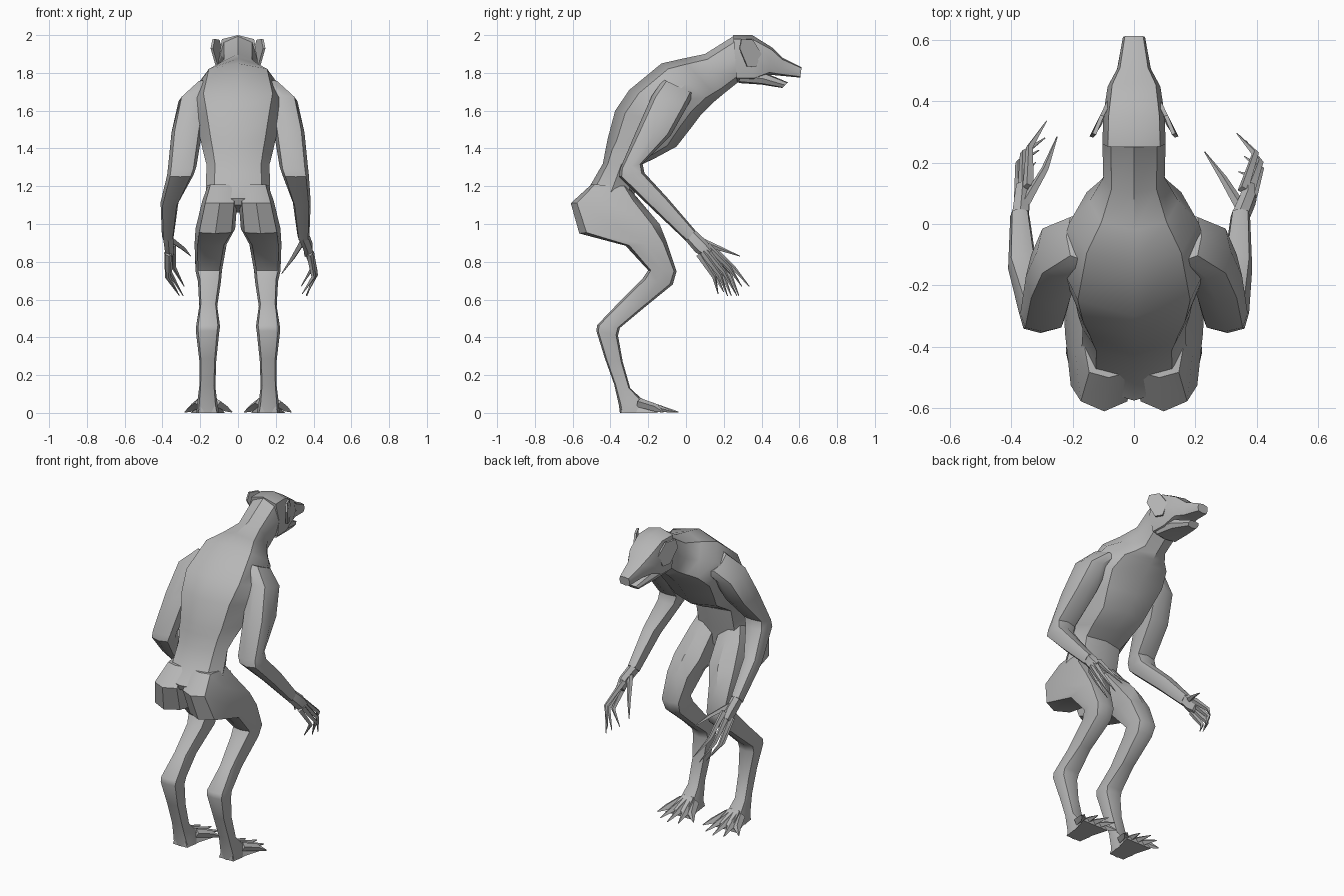
import bpy, bmesh, math
from mathutils import Vector

hide = bpy.data.materials.new("grey hide")
hide.diffuse_color = (0.47, 0.47, 0.47, 1)


def finish(name, bm, angle=38):
    bmesh.ops.recalc_face_normals(bm, faces=bm.faces)
    me = bpy.data.meshes.new(name)
    bm.to_mesh(me)
    bm.free()
    me.materials.append(hide)
    ob = bpy.data.objects.new(name, me)
    bpy.context.collection.objects.link(ob)
    bpy.ops.object.select_all(action='DESELECT')
    ob.select_set(True)
    bpy.context.view_layer.objects.active = ob
    bpy.ops.object.shade_smooth_by_angle(angle=math.radians(angle))
    return ob


def bridge(bm, rings):
    rings = [[bm.verts.new(p) for p in r] for r in rings]
    n = len(rings[0])
    for a, b in zip(rings, rings[1:]):
        for i in range(n):
            j = (i + 1) % n
            bm.faces.new((a[i], a[j], b[j], b[i]))
    bm.faces.new(rings[0])
    bm.faces.new(rings[-1])


def loft(name, sections, n=8, box=0.8, side=1):
    """sections: back y, back z, front y, front z, inner x, outer x"""
    bm = bmesh.new()
    rings = []
    for by, bz, fy, fz, x0, x1 in sections:
        ring = []
        for k in range(n):
            a = 2 * math.pi * k / n
            c, s = math.cos(a), math.sin(a)
            c = math.copysign(abs(c) ** box, c)
            s = math.copysign(abs(s) ** box, s)
            x = (x0 + x1) / 2 + s * (x1 - x0) / 2
            ring.append((side * x, (by + fy) / 2 + c * (by - fy) / 2,
                         (bz + fz) / 2 + c * (bz - fz) / 2))
        rings.append(ring)
    bridge(bm, rings)
    return finish(name, bm)


def spike(name, path, radii):
    """tapering four-sided tube for fingers and toes"""
    bm = bmesh.new()
    pts = [Vector(p) for p in path]
    rings = []
    for i, p in enumerate(pts):
        d = (pts[min(i + 1, len(pts) - 1)] - pts[max(i - 1, 0)]).normalized()
        u = d.cross(Vector((1, 0.2, 0.1))).normalized()
        v = d.cross(u)
        rings.append([p + radii[i] * (u * math.cos(a) + v * math.sin(a))
                      for a in (0, math.pi / 2, math.pi, 3 * math.pi / 2)])
    bridge(bm, rings)
    return finish(name, bm)


def sym(rows):
    return [r[:4] + (-r[4], r[4]) for r in rows]


# torso and neck
loft("torso", sym([
    (-.56, 1.10, -.29, 1.06, .16),
    (-.575, 1.135, -.285, 1.10, .18),
    (-.515, 1.19, -.27, 1.17, .17),
    (-.44, 1.32, -.245, 1.31, .167),
    (-.425, 1.40, -.17, 1.345, .182),
    (-.415, 1.45, -.05, 1.41, .195),
    (-.375, 1.60, .02, 1.50, .225),
    (-.30, 1.71, .08, 1.58, .25),
    (-.13, 1.85, .14, 1.64, .21),
    (-.02, 1.875, .17, 1.665, .145),
    (.10, 1.90, .20, 1.69, .10),
    (.26, 2.0, .275, 1.75, .103)]), box=.9)

# skull with muzzle, and open lower jaw
loft("head", sym([
    (.25, 2.0, .27, 1.75, .103),
    (.35, 2.0, .36, 1.75, .10),
    (.455, 1.935, .44, 1.79, .086),
    (.51, 1.88, .50, 1.785, .055),
    (.612, 1.83, .605, 1.775, .036)]), box=.55)
loft("jaw", sym([
    (.29, 1.83, .28, 1.746, .085),
    (.42, 1.80, .40, 1.738, .07),
    (.54, 1.75, .51, 1.72, .035)]), box=.6)

for s, tag in ((1, "right"), (-1, "left")):
    # ear: thin leaf leaning outwards
    rim = [(.088, .40, 1.90), (.10, .37, 1.83), (.118, .325, 1.835),
           (.145, .285, 1.93), (.135, .295, 1.98), (.11, .355, 1.975)]
    bm = bmesh.new()
    bridge(bm, [[(s * x, y, z) for x, y, z in rim],
                [(s * (x - .012), y - .004, z) for x, y, z in rim]])
    finish(tag + "_ear", bm)

    # buttock, thigh, shank and long ankle
    loft(tag + "_leg", [
        (-.50, 1.21, -.31, 1.20, .005, .16),
        (-.61, 1.11, -.25, 1.13, .004, .19),
        (-.565, .95, -.14, 1.0, .015, .225),
        (-.32, .885, -.10, .90, .06, .23),
        (-.20, .755, -.05, .75, .085, .225),
        (-.23, .71, -.07, .68, .09, .212),
        (-.36, .58, -.23, .55, .11, .205),
        (-.47, .465, -.35, .45, .095, .222),
        (-.475, .435, -.36, .41, .10, .222),
        (-.43, .29, -.335, .27, .115, .205),
        (-.38, .15, -.295, .13, .12, .205),
        (-.355, .04, -.24, .08, .11, .215),
        (-.35, 0, -.20, 0, .10, .22)], box=.58, side=s)

    # foot: flat wedge plus fanned claws
    bm = bmesh.new()
    bridge(bm, [[(s * (.16 - w), y, 0), (s * (.16 + w), y, 0),
                 (s * (.16 + w * .6), y, h), (s * (.16 - w * .6), y, h)]
                for y, w, h in ((-.345, .05, .06), (-.25, .06, .085),
                                (-.15, .09, .03))])
    finish(tag + "_foot", bm)
    for i in range(5):
        t = (i - 2) / 2
        bx, tx = .16 + .045 * t, .157 + .125 * t
        ty = -.04 - .08 * t * t
        spike(f"{tag}_toe_{i + 1}",
              [(s * bx, -.25, .055), (s * (.5 * bx + .5 * tx), -.16, .027),
               (s * tx, ty, .004)], (.025, .021, .003))

    # shoulder, upper arm and forearm (wrist placed per side)
    wx = .345 if s > 0 else .37
    loft(tag + "_arm", [
        (-.12, 1.765, .04, 1.69, .10, .22),
        (-.18, 1.68, .005, 1.62, .16, .315),
        (-.26, 1.50, -.08, 1.47, .19, .352),
        (-.35, 1.29, -.23, 1.32, .22, .37),
        (-.355, 1.25, -.22, 1.27, .235, .375),
        (-.19, 1.09, -.10, 1.14, wx - .055, wx + .04),
        (0, .91, .05, .965, wx - .03, wx + .033)], box=.7, side=s)

# palms and clawed fingers, posed differently per side
hands = {
    "right": ((.345, .372), [
        [(.355, .11, .89), (.395, .23, .77), (.335, .295, .67)],
        [(.375, .10, .87), (.41, .20, .75), (.365, .27, .62)],
        [(.385, .09, .85), (.412, .18, .73), (.36, .22, .62)],
        [(.38, .07, .84), (.40, .15, .72), (.34, .17, .63)],
        [(.345, .06, .91), (.29, .15, .82), (.23, .235, .735)]]),
    "left": ((-.37, -.363), [
        [(-.345, .12, .89), (-.34, .25, .77), (-.285, .335, .67)],
        [(-.362, .11, .87), (-.36, .23, .74), (-.29, .28, .62)],
        [(-.373, .09, .85), (-.375, .20, .72), (-.31, .24, .62)],
        [(-.368, .07, .84), (-.37, .16, .72), (-.32, .20, .64)],
        [(-.36, .06, .92), (-.29, .18, .87), (-.25, .285, .83)]])}
for tag, ((xa, xb), fingers) in hands.items():
    loft(tag + "_palm", [
        (-.005, .915, .045, .97, xa - .03, xa + .03),
        (.05, .85, .11, .91, xb - .028, xb + .026),
        (.10, .82, .14, .865, xb - .022, xb + .022)], n=6)
    for i, path in enumerate(fingers):
        spike(f"{tag}_finger_{i + 1}", path, (.018, .012, .002))
